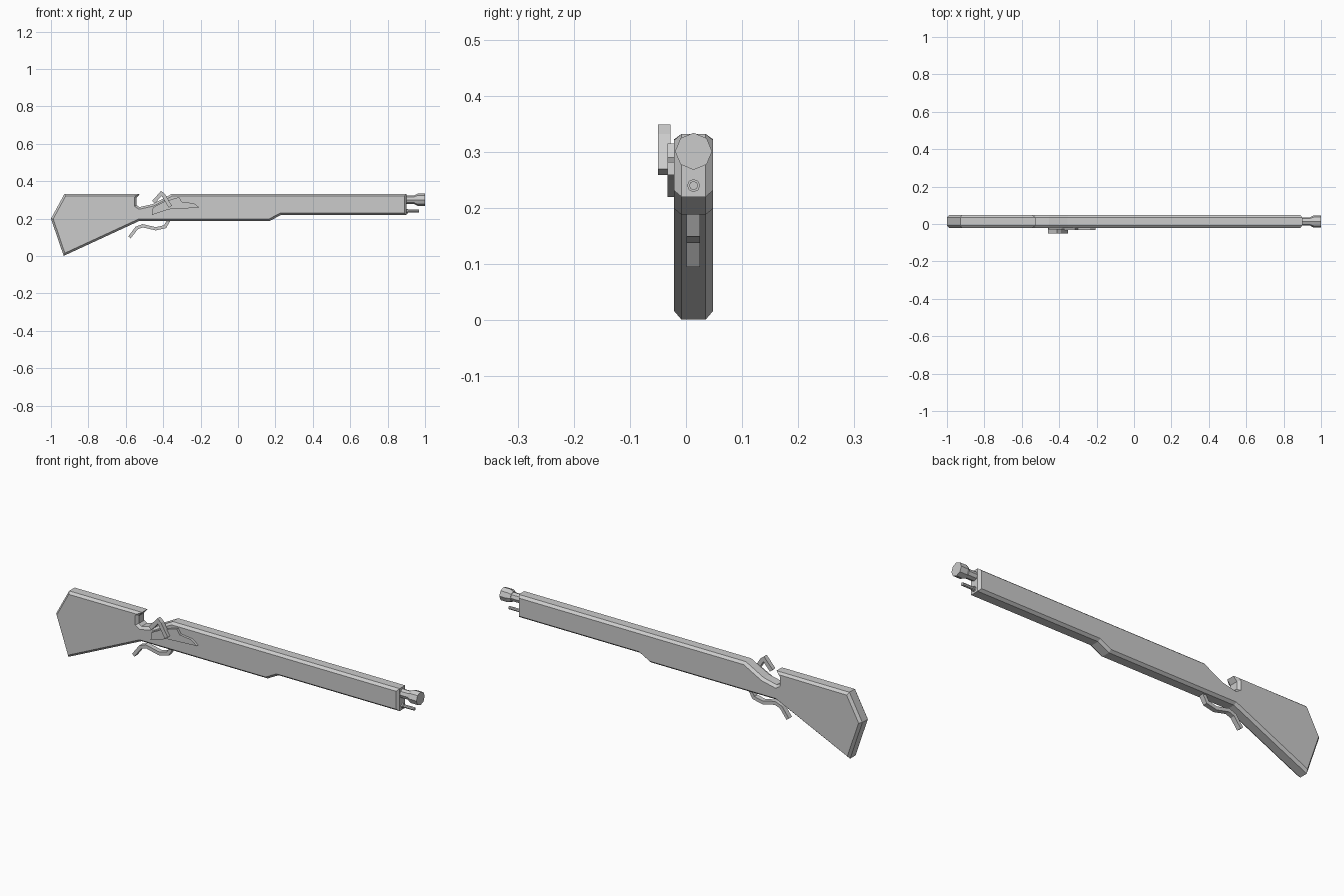
import bpy, bmesh, math
from mathutils import Vector, Matrix

if "Cube" in bpy.data.objects:
    bpy.data.objects.remove(bpy.data.objects["Cube"])

CY = 0.0135  # centre plane of the gun


def mitre(pts, d, closed=True):
    """Offset a polyline to its left by d."""
    out, n = [], len(pts)
    for i in range(n):
        p = Vector(pts[i])
        a = Vector(pts[i - 1]) if closed or i > 0 else None
        b = Vector(pts[(i + 1) % n]) if closed or i < n - 1 else None
        dirs = []
        if a is not None:
            dirs.append((p - a).normalized())
        if b is not None:
            dirs.append((b - p).normalized())
        normals = [Vector((-v.y, v.x)) for v in dirs]
        m = sum(normals, Vector((0, 0))).normalized()
        out.append(p + m * d / max(0.5, m.dot(normals[0])))
    return out


def loft(name, rings):
    """Skin a list of (y, xz outline) rings and cap both ends."""
    bm = bmesh.new()
    loops = [[bm.verts.new((p[0], y, p[1])) for p in pts] for y, pts in rings]
    n = len(loops[0])
    for r, s in zip(loops, loops[1:]):
        for i in range(n):
            j = (i + 1) % n
            bm.faces.new((r[i], r[j], s[j], s[i]))
    bm.faces.new(loops[0])
    bm.faces.new(loops[-1][::-1])
    return finish(name, bm)


def finish(name, bm):
    bmesh.ops.recalc_face_normals(bm, faces=bm.faces)
    me = bpy.data.meshes.new(name)
    bm.to_mesh(me)
    bm.free()
    ob = bpy.data.objects.new(name, me)
    bpy.context.collection.objects.link(ob)
    return ob


def ribbon(name, path, width, y0, y1):
    """Bent flat bar following an xz path."""
    left = mitre(path, width / 2, False)
    right = mitre(path, -width / 2, False)
    outline = right + left[::-1]
    return loft(name, [(y0, outline), (y1, outline)])


def rod(name, r1, r2, x0, x1, z):
    """Eight-sided rod along x."""
    bm = bmesh.new()
    m = Matrix.Translation(((x0 + x1) / 2, CY, z)) @ Matrix.Rotation(math.pi / 2, 4, 'Y')
    bmesh.ops.create_cone(bm, cap_ends=True, segments=8, radius1=r1, radius2=r2,
                          depth=x1 - x0, matrix=m)
    return finish(name, bm)


# Stock and fore-end: one chamfered silhouette, counter-clockwise
profile = [(-1, 0.2), (-0.932, 0.001), (-0.527, 0.188), (0.17, 0.188), (0.23, 0.22),
           (0.9, 0.22), (0.9, 0.332), (-0.355, 0.332), (-0.455, 0.278), (-0.527, 0.262),
           (-0.543, 0.272), (-0.543, 0.31), (-0.525, 0.332), (-0.928, 0.332)]
inner = mitre(profile, 0.011)
loft("stock", [(-0.021, inner), (-0.008, profile), (0.035, profile), (0.048, inner)])

# Barrel and flared muzzle
rod("barrel", 0.022, 0.022, 0.85, 0.955, 0.301)
rod("muzzle_flare", 0.025, 0.033, 0.945, 0.962, 0.301)
rod("muzzle_ring", 0.033, 0.033, 0.962, 1.0, 0.301)

# Ramrod and its collar
rod("ramrod", 0.008, 0.008, 0.85, 0.968, 0.24)
rod("ramrod_collar", 0.0115, 0.0115, 0.88, 0.908, 0.24)

# Lock plate on the near side
plate = [(-0.46, 0.22), (-0.37, 0.25), (-0.205, 0.259), (-0.235, 0.282), (-0.3, 0.29),
         (-0.315, 0.315), (-0.39, 0.293), (-0.455, 0.26)]
loft("lock_plate", [(-0.033, plate), (-0.015, plate)])

# Curled hammer
ribbon("hammer", [(-0.362, 0.264), (-0.398, 0.325), (-0.41, 0.335),
                  (-0.425, 0.318), (-0.452, 0.288)], 0.02, -0.05, -0.028)

# Long curved trigger lever
ribbon("trigger_lever", [(-0.58, 0.1), (-0.542, 0.15), (-0.51, 0.162), (-0.44, 0.146),
                         (-0.39, 0.157), (-0.368, 0.195)], 0.017, 0.001, 0.025)
